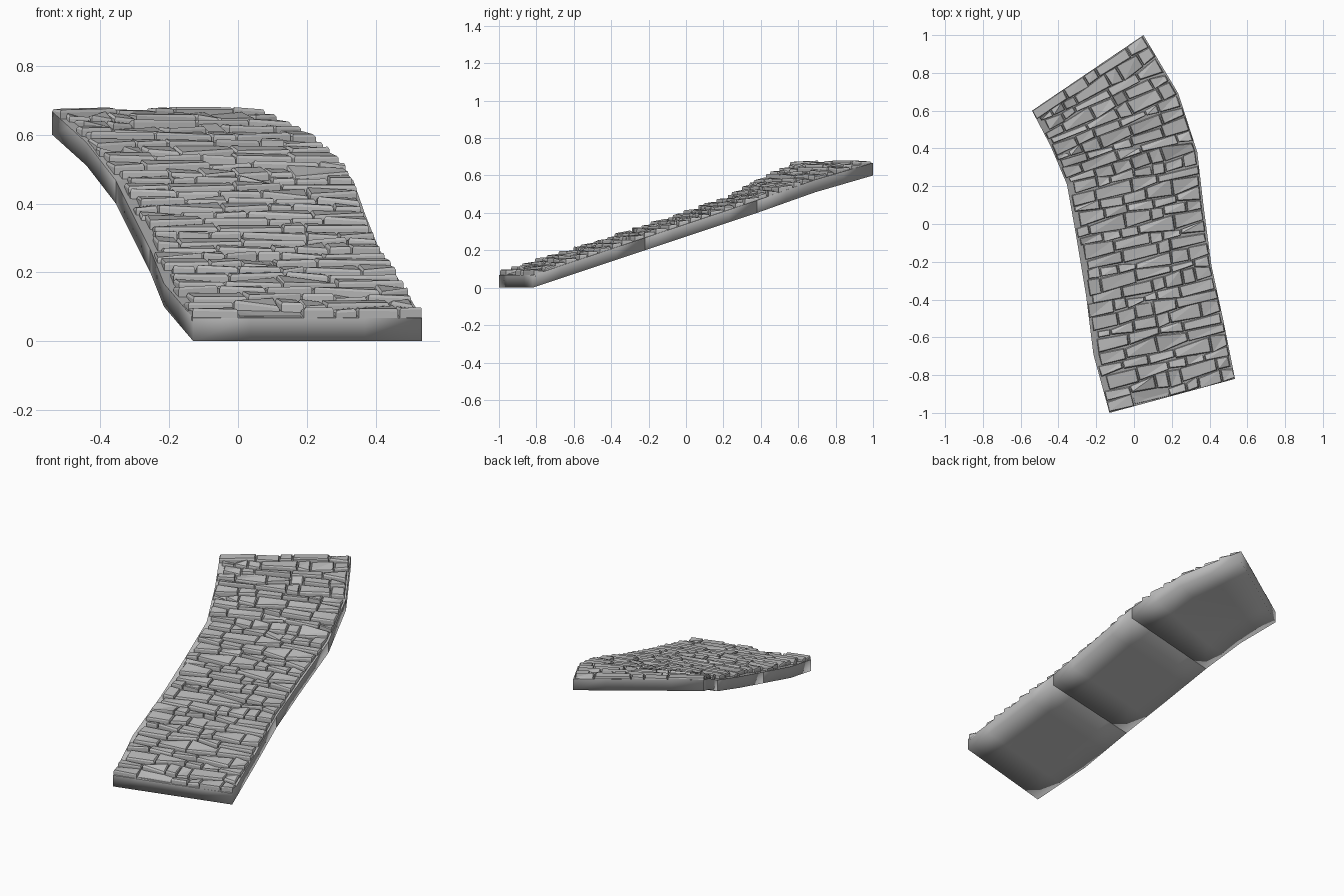
import bpy, bmesh, math, random
from mathutils import Vector

random.seed(11)
cube = bpy.data.objects.get("Cube")
if cube:
    bpy.data.objects.remove(cube, do_unlink=True)

# Plain grey stone
stone_mat = bpy.data.materials.new("grey stone")
stone_mat.use_nodes = True
grey = (0.5, 0.5, 0.5, 1)
stone_mat.diffuse_color = grey
stone_mat.node_tree.nodes["Principled BSDF"].inputs["Base Color"].default_value = grey

# Path outline at every half section: left-hand edge x y, right-hand edge x y, underside z
OUTLINE = [
    (-.13, -1.0, .535, -.82, 0),
    (-.215, -.69, .475, -.52, .1),
    (-.255, -.37, .41, -.22, .2),
    (-.305, -.07, .37, .08, .3),
    (-.355, .21, .335, .38, .4),
    (-.44, .41, .235, .69, .51),
    (-.54, .6, .05, 1.0, .6),
]
SECTIONS = 3


def on_path(u, t, h):
    """Point across (u 0..1) and along (t 0..3) the path, h above its underside."""
    t = min(max(t, 0), SECTIONS) * 2
    i = min(int(t), len(OUTLINE) - 2)
    a, b = OUTLINE[i], OUTLINE[i + 1]
    x0, y0, x1, y1, z = (p + (q - p) * (t - i) for p, q in zip(a, b))
    return Vector((x0 + (x1 - x0) * u, y0 + (y1 - y0) * u, z + h))


def finish(bm, name):
    bmesh.ops.recalc_face_normals(bm, faces=bm.faces)
    mesh = bpy.data.meshes.new(name)
    bm.to_mesh(mesh)
    bm.free()
    mesh.materials.append(stone_mat)
    obj = bpy.data.objects.new(name, mesh)
    bpy.context.collection.objects.link(obj)


# Three base blocks, softly shaded around the sides and underneath
def base_block(section, name):
    bm = bmesh.new()
    n = 4
    low, top = ([[bm.verts.new(on_path(i / n, section + j / n, h)) for j in range(n + 1)]
                 for i in range(n + 1)] for h in (0, .067))
    for i in range(n):
        for j in range(n):
            for g in (low, top):
                bm.faces.new((g[i][j], g[i + 1][j], g[i + 1][j + 1], g[i][j + 1]))
    # Side walls
    rim = ([(i, 0) for i in range(n)] + [(n, j) for j in range(n)]
           + [(i, n) for i in range(n, 0, -1)] + [(0, j) for j in range(n, 0, -1)])
    for (a, b), (c, d) in zip(rim, rim[1:] + rim[:1]):
        bm.faces.new((low[a][b], low[c][d], top[c][d], top[a][b]))
        bm.edges.get((top[a][b], top[c][d])).smooth = False
    for f in bm.faces:
        f.smooth = True
    finish(bm, name)


for k, name in enumerate(("base_lower", "base_middle", "base_upper")):
    base_block(k, name)

# Rows of rough paving stones
ROWS = 30
PITCH = SECTIONS / ROWS


def row_line(r, u):
    """Slightly wavy boundary between two rows of stones."""
    wave = 0 if r in (0, ROWS) else .16 * math.sin(5 * u + r * 2.3) + .1 * math.sin(13 * u + r * 4.1)
    return (r + wave) * PITCH


def paving_stone(bm, r, u0, u1):
    gap_u, gap_t = .004, .004
    u0, u1 = u0 + gap_u * (u0 > 0), u1 - gap_u * (u1 < 1)
    rough = random.random() < .2
    sink = random.uniform(.004, .014) if rough else random.uniform(0, .005)
    jit = .012 if rough else .004
    corners = []
    for u, back in ((u0, 0), (u1, 0), (u1, 1), (u0, 1)):
        t = row_line(r + back, u) + (-gap_t if back else gap_t)
        if not (r == ROWS - 1 and back):
            t += random.uniform(-.009, .009)
        corners.append((u, t, back))
    mid_u = (u0 + u1) / 2
    mid_t = sum(c[1] for c in corners) / 4
    rings = [[], [], []]
    for u, t, back in corners:
        h = (.082 if back else .095) - sink + random.uniform(-jit, jit)
        inset = random.uniform(.002, .009)
        iu = u + math.copysign(inset, mid_u - u)
        it = t + math.copysign(inset, mid_t - t)
        for ring, p in zip(rings, ((u, t, .055), (u, t, h - .007), (iu, it, min(h, .095)))):
            ring.append(bm.verts.new(on_path(*p)))
    bm.faces.new(rings[0])
    bm.faces.new(rings[2][:3])
    bm.faces.new((rings[2][0], rings[2][2], rings[2][3]))
    for a, b in zip(rings, rings[1:]):
        for i in range(4):
            j = (i + 1) % 4
            bm.faces.new((a[i], a[j], b[j], b[i]))


bm = bmesh.new()
for r in range(ROWS):
    u = random.uniform(0, .05) if 0 < r < ROWS - 1 else 0
    right_end = random.uniform(.985, 1) if r else 1
    while u < right_end:
        end = u + random.choice((.1, .14, .18, .2, .24, .28))
        if end > .91:
            end = right_end
        paving_stone(bm, r, u, end)
        u = end
finish(bm, "paving_stones")
